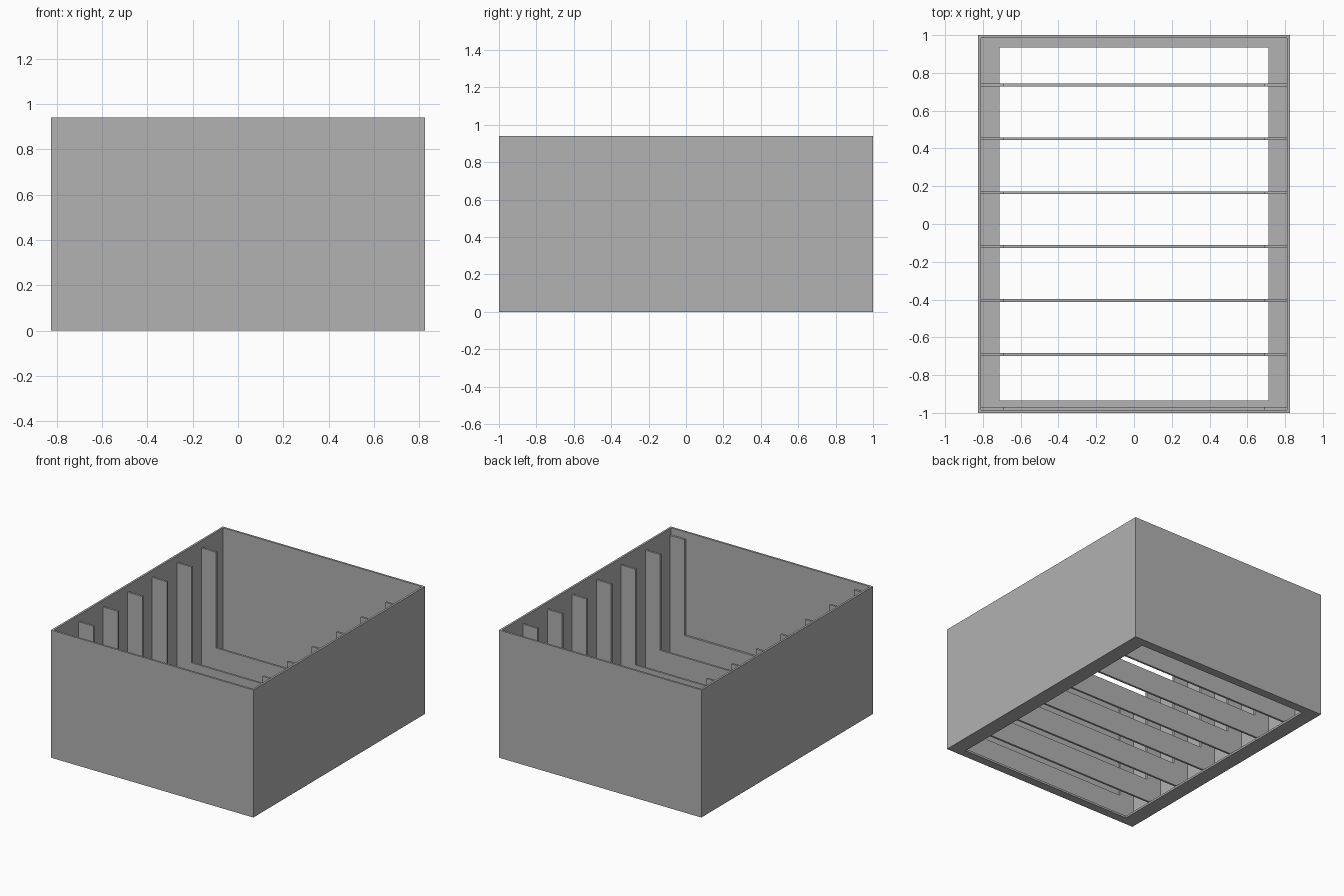
import bpy
import bmesh

cube = bpy.data.objects.get("Cube")
if cube:
    bpy.data.objects.remove(cube, do_unlink=True)

# Overall sizes
HALF_X, HALF_Y, HEIGHT = 0.825, 1.0, 0.94
WALL = 0.015
RIB_THICK, RIB_TOP, RIB_BAR_TOP, RIB_INNER = 0.015, 0.89, 0.184, 0.69
FIRST_RIB, RIB_PITCH, RIB_COUNT = -0.9765, 0.2855, 7

grey = bpy.data.materials.new("plain grey")
grey.use_nodes = True
colour = (0.445, 0.445, 0.445, 1.0)
grey.diffuse_color = colour
grey.node_tree.nodes["Principled BSDF"].inputs["Base Color"].default_value = colour


def finish(name, bm):
    bmesh.ops.recalc_face_normals(bm, faces=bm.faces)
    mesh = bpy.data.meshes.new(name)
    bm.to_mesh(mesh)
    bm.free()
    mesh.materials.append(grey)
    obj = bpy.data.objects.new(name, mesh)
    bpy.context.collection.objects.link(obj)
    return obj


def crate():
    """Open box built as one loop-to-loop shell with a rectangular floor opening."""
    inner_x, inner_y = HALF_X - WALL, HALF_Y - WALL
    hole_x, hole_y = 0.712, 0.935
    loops = [
        (hole_x, hole_y, 0), (HALF_X, HALF_Y, 0), (HALF_X, HALF_Y, HEIGHT),
        (inner_x, inner_y, HEIGHT), (inner_x, inner_y, WALL), (hole_x, hole_y, WALL),
    ]
    bm = bmesh.new()
    rings = [[bm.verts.new((sx * x, sy * y, z))
              for sx, sy in ((-1, -1), (1, -1), (1, 1), (-1, 1))]
             for x, y, z in loops]
    for i, a in enumerate(rings):
        b = rings[(i + 1) % len(rings)]
        for j in range(4):
            k = (j + 1) % 4
            bm.faces.new((a[j], a[k], b[k], b[j]))
    return finish("crate_shell", bm)


def rib(name, y):
    """U-shaped rib: two side posts joined by a bar across the floor."""
    outer = HALF_X - WALL
    half = [(outer, WALL), (outer, RIB_TOP), (RIB_INNER, RIB_TOP), (RIB_INNER, RIB_BAR_TOP)]
    outline = half + [(-x, z) for x, z in reversed(half)]
    bm = bmesh.new()
    verts = [bm.verts.new((x, y - RIB_THICK / 2, z)) for x, z in outline]
    face = bm.faces.new(verts)
    result = bmesh.ops.extrude_face_region(bm, geom=[face])
    moved = [v for v in result["geom"] if isinstance(v, bmesh.types.BMVert)]
    bmesh.ops.translate(bm, verts=moved, vec=(0, RIB_THICK, 0))
    # The extrusion keeps the starting face as the front cap
    return finish(name, bm)


crate()
for i in range(RIB_COUNT):
    rib(f"divider_rib_{i + 1}", FIRST_RIB + i * RIB_PITCH)
